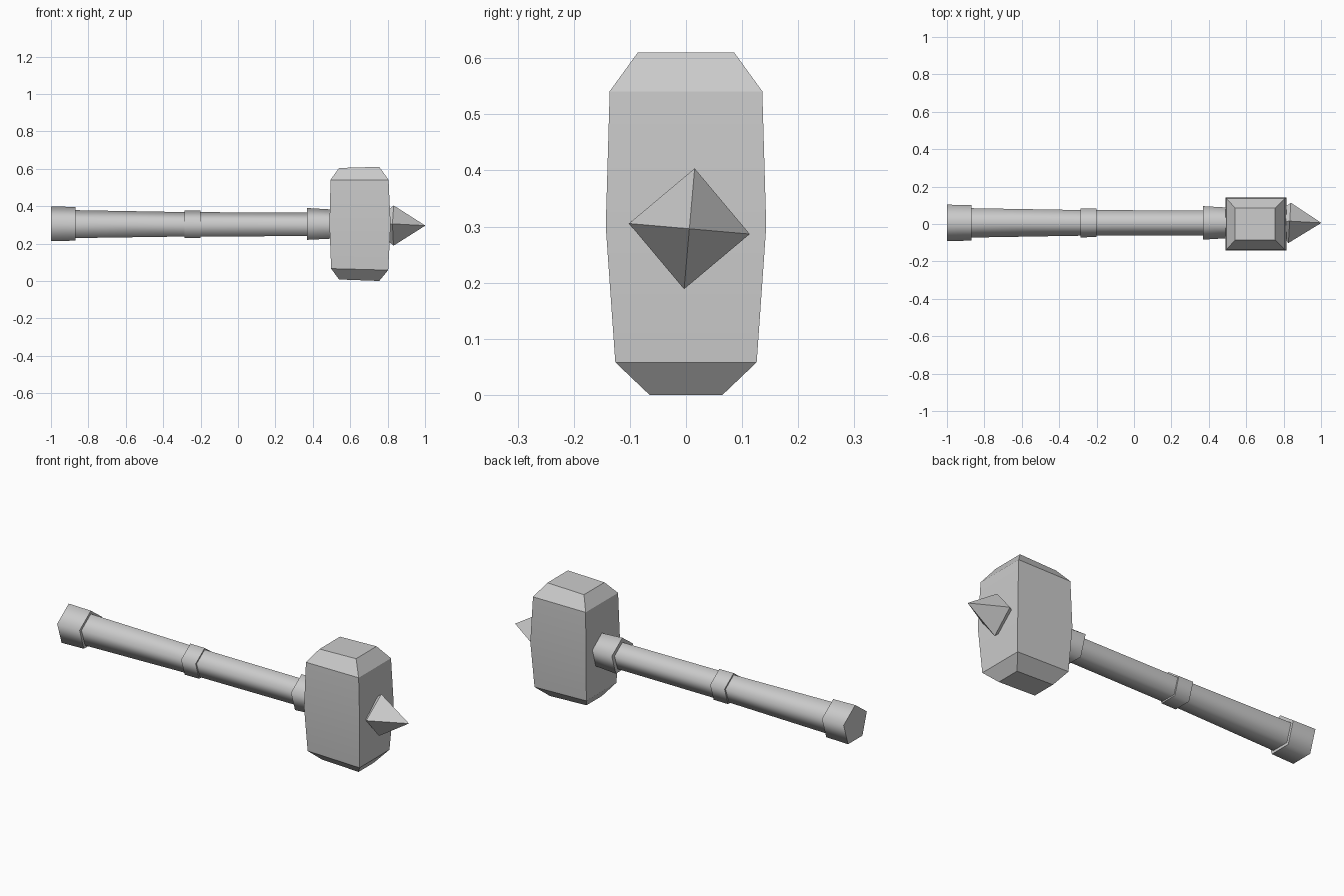
import bpy, bmesh
from math import radians, sin, cos

if "Cube" in bpy.data.objects:
    bpy.data.objects.remove(bpy.data.objects["Cube"])

grey = bpy.data.materials.new("plain grey")
grey.use_nodes = True
colour = (0.6, 0.6, 0.6, 1)
grey.diffuse_color = colour
grey.node_tree.nodes["Principled BSDF"].inputs["Base Color"].default_value = colour

AXIS_Y, AXIS_Z = 0.006, 0.296


def loft(name, rings, smooth_angle):
    """Skin a closed solid through rings of points."""
    bm = bmesh.new()
    loops = [[bm.verts.new(p) for p in ring] for ring in rings]
    for a, b in zip(loops, loops[1:]):
        n = len(a)
        for i in range(n):
            j = (i + 1) % n
            bm.faces.new((a[i], a[j], b[j], b[i]))
    bm.faces.new(loops[0])
    bm.faces.new(loops[-1])
    bmesh.ops.remove_doubles(bm, verts=bm.verts, dist=0.00001)
    bmesh.ops.recalc_face_normals(bm, faces=bm.faces)
    mesh = bpy.data.meshes.new(name)
    bm.to_mesh(mesh)
    bm.free()
    mesh.materials.append(grey)
    obj = bpy.data.objects.new(name, mesh)
    bpy.context.collection.objects.link(obj)
    bpy.ops.object.select_all(action="DESELECT")
    obj.select_set(True)
    bpy.context.view_layer.objects.active = obj
    if smooth_angle:
        bpy.ops.object.shade_smooth_by_angle(angle=radians(smooth_angle))
    return obj


def ring(x, radius, sides=5, start=90):
    """Regular polygon around the handle axis."""
    angles = [radians(start + 360 * i / sides) for i in range(sides)]
    return [(x, AXIS_Y + radius * cos(a), AXIS_Z + radius * sin(a)) for a in angles]


def slab(z, x0, x1, y, tilt=0.0):
    """Rectangle of the head, leaning a little along x."""
    return [(x0, -y, z - tilt), (x1, -y, z + tilt), (x1, y, z + tilt), (x0, y, z - tilt)]


# Five-sided handle and its bands
for name, sections in {
    "handle": [(-0.9, 0.083), (-0.28, 0.072), (0.4, 0.0695)],
    "pommel": [(-1.0, 0.1025), (-0.87, 0.0995)],
    "grip_band": [(-0.285, 0.081), (-0.2, 0.0805)],
    "head_collar": [(0.37, 0.094), (0.52, 0.085)],
}.items():
    loft(name, [ring(x, r) for x, r in sections], 80)

# Bulging hammer head with chamfered ends
loft("hammer_head", [
    slab(0.004, 0.54, 0.755, 0.065, -0.004),
    slab(0.062, 0.498, 0.803, 0.126, -0.004),
    slab(0.30, 0.489, 0.816, 0.143),
    slab(0.541, 0.495, 0.805, 0.136),
    slab(0.607, 0.54, 0.755, 0.086, 0.003),
], 30)

# Four-sided spike on the striking axis, leaning slightly at its base
spike = [ring(0.80, 0.08, 4, 85), ring(0.832, 0.108, 4, 85)]
spike[1] = [(x + 0.06 * (y - AXIS_Y), y, z) for x, y, z in spike[1]]
tip = loft("spike", spike + [ring(1.0, 0.001, 4, 85)], 0)
